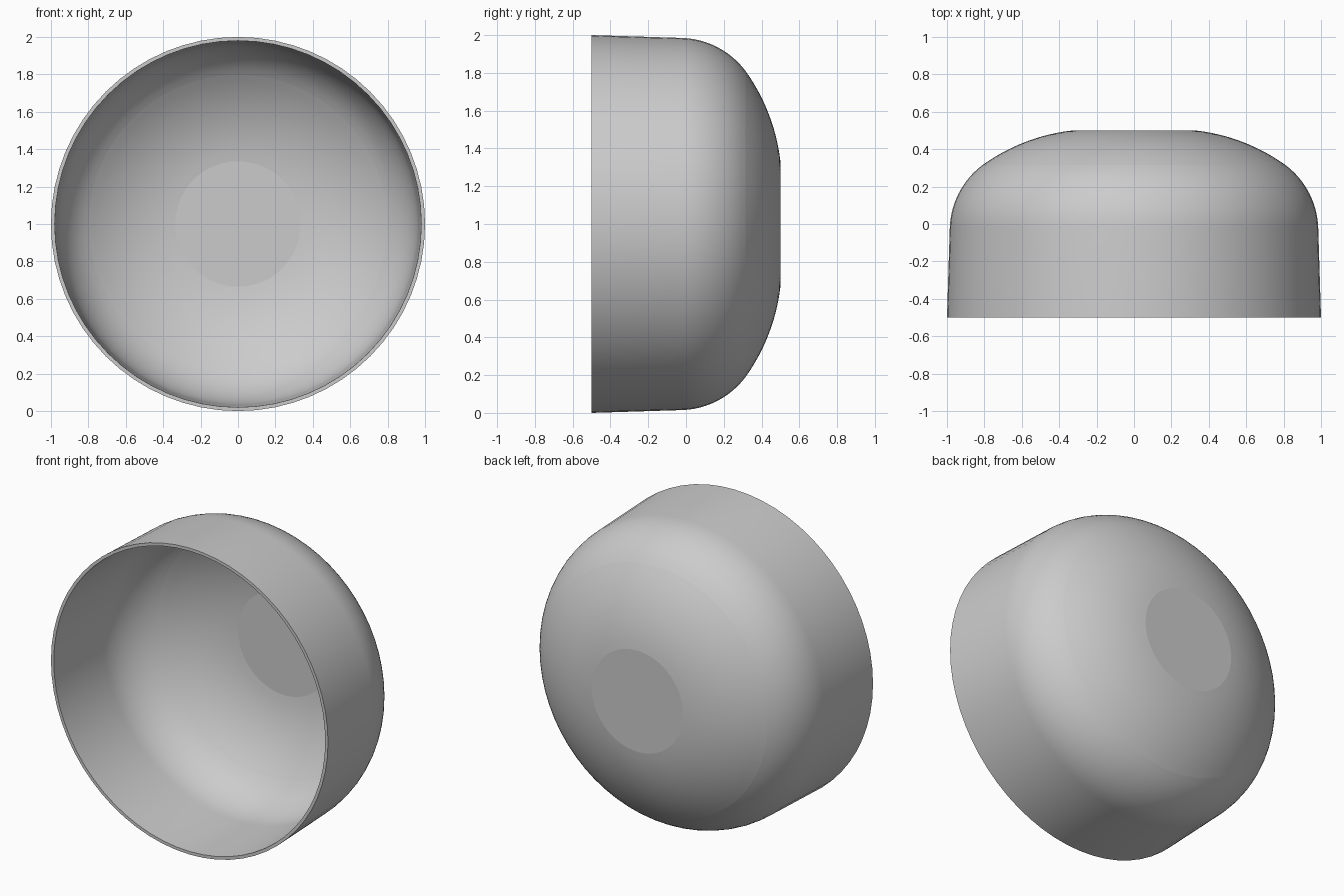
import bpy, bmesh, math
from mathutils import Vector

cube = bpy.data.objects.get("Cube")
if cube:
    bpy.data.objects.remove(cube, do_unlink=True)

SEGMENTS = 64


def material(name, color):
    mat = bpy.data.materials.new(name)
    mat.use_nodes = True
    mat.diffuse_color = color
    mat.node_tree.nodes["Principled BSDF"].inputs["Base Color"].default_value = color
    return mat


def arc(start, end, bulge, steps):
    """Points after start on a circular arc that bulges outward by the given height."""
    a, b = Vector(start), Vector(end)
    chord = b - a
    normal = Vector((chord.y, -chord.x)).normalized()
    radius = (chord.length ** 2 / 4 + bulge ** 2) / (2 * bulge)
    centre = (a + b) / 2 - normal * (radius - bulge)
    half = math.asin(chord.length / 2 / radius)
    points = []
    for i in range(1, steps + 1):
        t = half * (2 * i / steps - 1)
        p = centre + radius * (normal * math.cos(t) + chord.normalized() * math.sin(t))
        points.append((p.x, p.y))
    return points


def shell_profile(rim, shoulder, crease, base):
    """Radius and depth from the open rim to the flat base."""
    return ([rim, shoulder] + arc(shoulder, crease, 0.043, 12)
            + arc(crease, base, 0.033, 12))


# Outer and inner walls of the bowl
outer = shell_profile((1.0, -0.5), (0.985, -0.02), (0.81, 0.315), (0.33, 0.5))
inner = shell_profile((0.98, -0.5), (0.965, -0.02), (0.798, 0.298), (0.335, 0.48))
profile = outer[::-1] + inner
count = len(outer)
sharp_rings = {0, 12, count - 1, count, len(profile) - 13, len(profile) - 1}

# Revolve the wall around the y axis
bm = bmesh.new()
rings = []
for r, y in profile:
    angles = [2 * math.pi * i / SEGMENTS for i in range(SEGMENTS)]
    rings.append([bm.verts.new((r * math.cos(a), y, 1 + r * math.sin(a))) for a in angles])
for low, high in zip(rings, rings[1:]):
    for i in range(SEGMENTS):
        j = (i + 1) % SEGMENTS
        bm.faces.new((low[i], low[j], high[j], high[i]))

# Flat base, outside and inside
bm.faces.new(rings[0])
bm.faces.new(rings[-1])
bmesh.ops.recalc_face_normals(bm, faces=bm.faces)

# Smooth walls with crisp rim, crease and base edges
for face in bm.faces:
    face.smooth = True
for index in sharp_rings:
    ring = rings[index]
    for i in range(SEGMENTS):
        bm.edges.get((ring[i], ring[(i + 1) % SEGMENTS])).smooth = False

mesh = bpy.data.meshes.new("bowl")
bm.to_mesh(mesh)
bm.free()
bowl = bpy.data.objects.new("bowl", mesh)
bpy.context.collection.objects.link(bowl)
mesh.materials.append(material("plain grey", (0.6, 0.6, 0.6, 1.0)))
